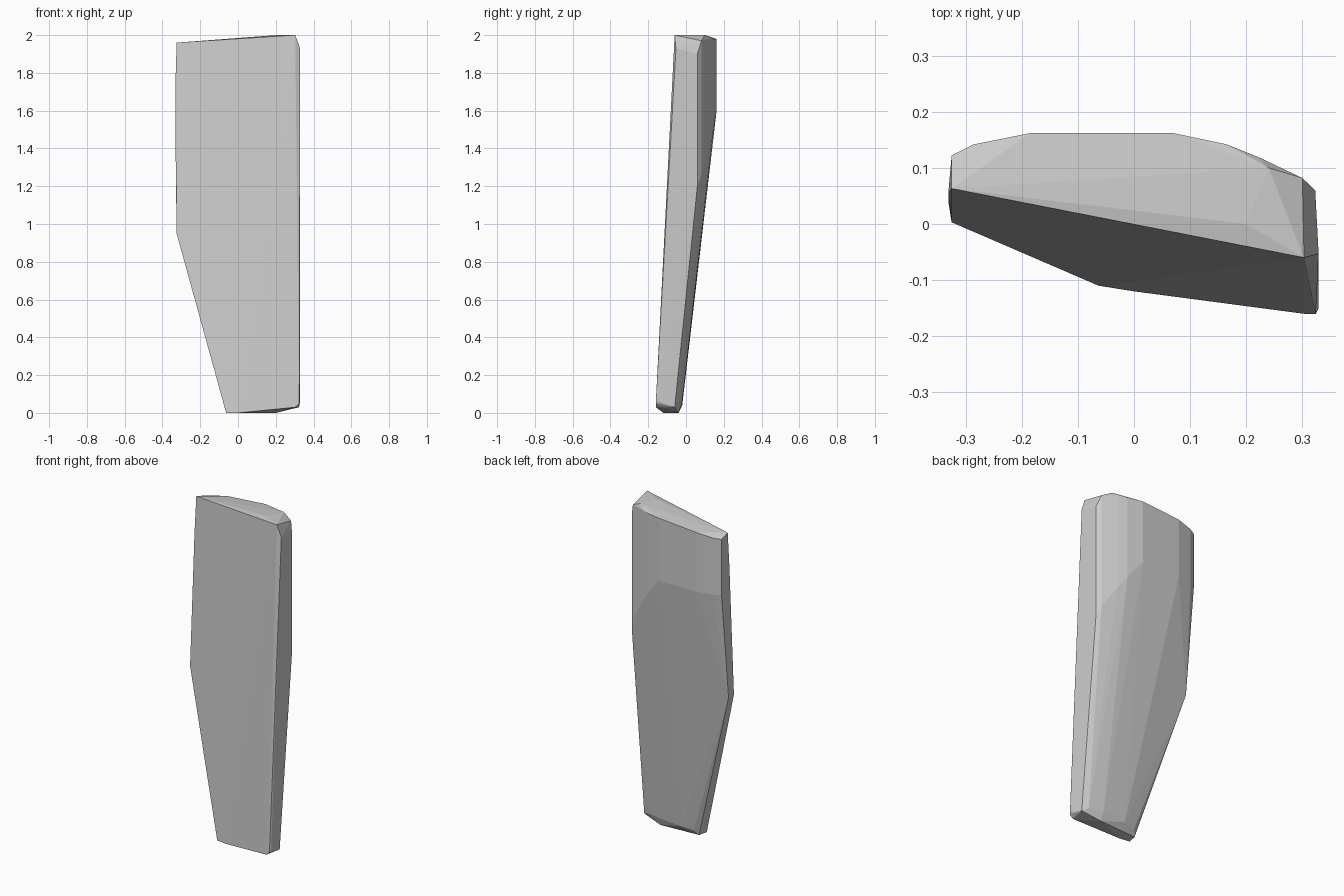
import bpy, bmesh, math

if "Cube" in bpy.data.objects:
    bpy.data.objects.remove(bpy.data.objects["Cube"])

# Corner points of the slab, grouped by region
front = [(-.325, .063, 1.96), (.303, -.06, 2), (-.325, .003, .95),
         (-.063, -.11, 0), (0, -.12, 0), (.303, -.16, .03)]
right_edge = [(.324, -.16, .05), (.329, -.15, .06), (.329, -.053, 1.93),
              (.323, .06, 1.9), (.323, .06, 1.2), (.323, -.05, .15), (.323, -.06, .03)]
left_edge = [(-.325, .122, 1.94), (-.325, .122, 1.6), (-.331, .055, 1.75),
             (-.331, .04, 1.45), (-.325, .055, .95), (-.05, -.055, 0)]
bottom = [(-.03, -.035, .03), (.2, -.04, 0), (.2, -.022, .05), (.05, -.02, .04), (.29, -.04, .05)]
top = [(.24, .1, 2), (.2, 0, 2)]
# Bowed back outline, repeated at the top rim and lower down: x, y, upper z, lower z
bow = [(-.285, .142, 1.945, 1.6), (-.185, .162, 1.96, 1.6), (.07, .162, 1.98, 1.6),
       (.165, .142, 1.98, 1.48), (.22, .12, 1.98, 1.4), (.3, .082, 1.97, 1.27)]

pts = front + right_edge + left_edge + bottom + top
for x, y, hi, lo in bow:
    pts += [(x, y, hi), (x, y, lo)]

# Faceted slab as a convex hull
bm = bmesh.new()
for p in pts:
    bm.verts.new(p)
hull = bmesh.ops.convex_hull(bm, input=bm.verts)
loose = [v for v in bm.verts if not v.link_faces]
bmesh.ops.delete(bm, geom=loose, context='VERTS')
bmesh.ops.dissolve_limit(bm, angle_limit=math.radians(1), verts=bm.verts, edges=bm.edges)
bmesh.ops.recalc_face_normals(bm, faces=bm.faces)
mesh = bpy.data.meshes.new("slab")
bm.to_mesh(mesh)
bm.free()
slab = bpy.data.objects.new("slab", mesh)
bpy.context.collection.objects.link(slab)
